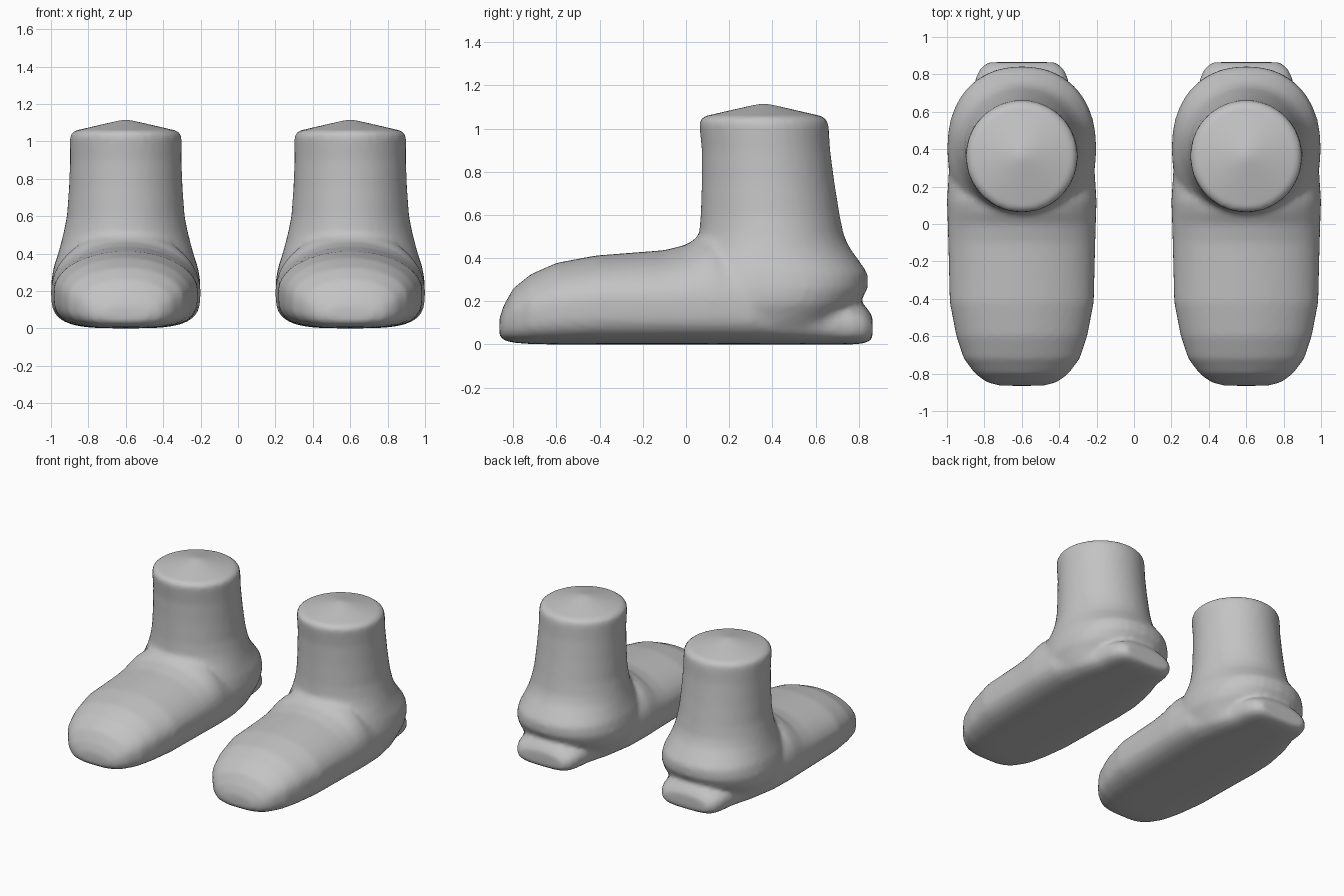
import bpy, bmesh, math

if "Cube" in bpy.data.objects:
    bpy.data.objects.remove(bpy.data.objects["Cube"])

SEG = 40
grey = bpy.data.materials.new("plain grey")
grey.diffuse_color = (0.55, 0.55, 0.55, 1)
grey.use_nodes = True
grey.node_tree.nodes["Principled BSDF"].inputs["Base Color"].default_value = grey.diffuse_color


def sup(c, n):
    """Signed power that squares off an ellipse."""
    return math.copysign(abs(c) ** (2 / n), c)


def loft(bm, rings):
    """Closed skin through a list of equal-length rings."""
    rows = [[bm.verts.new(p) for p in r] for r in rings]
    for a, b in zip(rows, rows[1:]):
        for i in range(SEG):
            j = (i + 1) % SEG
            bm.faces.new((a[i], a[j], b[j], b[i]))
    bm.faces.new(rows[0])
    bm.faces.new(rows[-1])


def foot_ring(y, w, bottom, mid, top):
    """Upright section: domed above, squarish below."""
    pts = []
    for i in range(SEG):
        t = 2 * math.pi * i / SEG
        c, s = math.cos(t), math.sin(t)
        if s >= 0:
            pts.append((w * c, y, mid + (top - mid) * s))
        else:
            pts.append((w * sup(c, 3.5), y, mid + (mid - bottom) * sup(s, 3.5)))
    return pts


def leg_ring(z, front, back, w, n=2.0):
    """Level section through the heel, ankle and shaft."""
    cy, r = (front + back) / 2, (back - front) / 2
    return [(w * sup(math.cos(t), n), cy + r * sup(math.sin(t), n), z)
            for t in (2 * math.pi * i / SEG for i in range(SEG))]


# y, half width, bottom, widest height, top
FOOT = [
    (-0.865, 0.12, 0.04, 0.08, 0.12), (-0.845, 0.19, 0.02, 0.10, 0.18),
    (-0.80, 0.25, 0.008, 0.13, 0.26), (-0.72, 0.31, 0.002, 0.16, 0.325),
    (-0.60, 0.35, 0, 0.18, 0.378), (-0.42, 0.385, 0, 0.20, 0.412),
    (-0.10, 0.393, 0, 0.20, 0.437), (0.00, 0.396, 0, 0.20, 0.462),
    (0.06, 0.398, 0, 0.20, 0.50), (0.12, 0.40, 0, 0.20, 0.52),
    (0.30, 0.39, 0, 0.19, 0.45), (0.50, 0.335, 0, 0.15, 0.30),
    (0.65, 0.27, 0, 0.11, 0.21), (0.77, 0.25, 0, 0.10, 0.20),
    (0.83, 0.225, 0.005, 0.09, 0.18), (0.865, 0.18, 0.025, 0.075, 0.13),
]
# height, front y, back y, half width, squareness
LEG = [
    (0.015, 0.05, 0.60, 0.27, 2.2), (0.10, 0.0, 0.73, 0.36, 2.2),
    (0.19, -0.03, 0.805, 0.397, 2.25), (0.26, -0.03, 0.842, 0.398, 2.25),
    (0.33, -0.02, 0.842, 0.385, 2.2), (0.39, 0.0, 0.80, 0.365, 2.1),
    (0.45, 0.035, 0.757, 0.348), (0.51, 0.06, 0.73, 0.333),
    (0.60, 0.068, 0.712, 0.315), (0.75, 0.073, 0.688, 0.304),
    (0.90, 0.073, 0.668, 0.298), (1.0, 0.063, 0.662, 0.299),
    (1.035, 0.06, 0.658, 0.299), (1.055, 0.075, 0.64, 0.28),
    (1.118, 0.35, 0.37, 0.01),
]

bm = bmesh.new()
loft(bm, [foot_ring(*r) for r in FOOT])
loft(bm, [leg_ring(*r) for r in LEG])
bmesh.ops.recalc_face_normals(bm, faces=bm.faces)
mesh = bpy.data.meshes.new("boot")
bm.to_mesh(mesh)
bm.free()
mesh.materials.append(grey)

# Left and right boots, foot and shaft fused into one soft skin
for name, x in (("left_boot", -0.6), ("right_boot", 0.6)):
    ob = bpy.data.objects.new(name, mesh.copy())
    bpy.context.collection.objects.link(ob)
    ob.location.x = x
    fuse = ob.modifiers.new("fuse", 'REMESH')
    fuse.mode = 'VOXEL'
    fuse.voxel_size = 0.02
    fuse.use_smooth_shade = True
    soft = ob.modifiers.new("soften", 'SMOOTH')
    soft.factor = 0.5
    soft.iterations = 4
